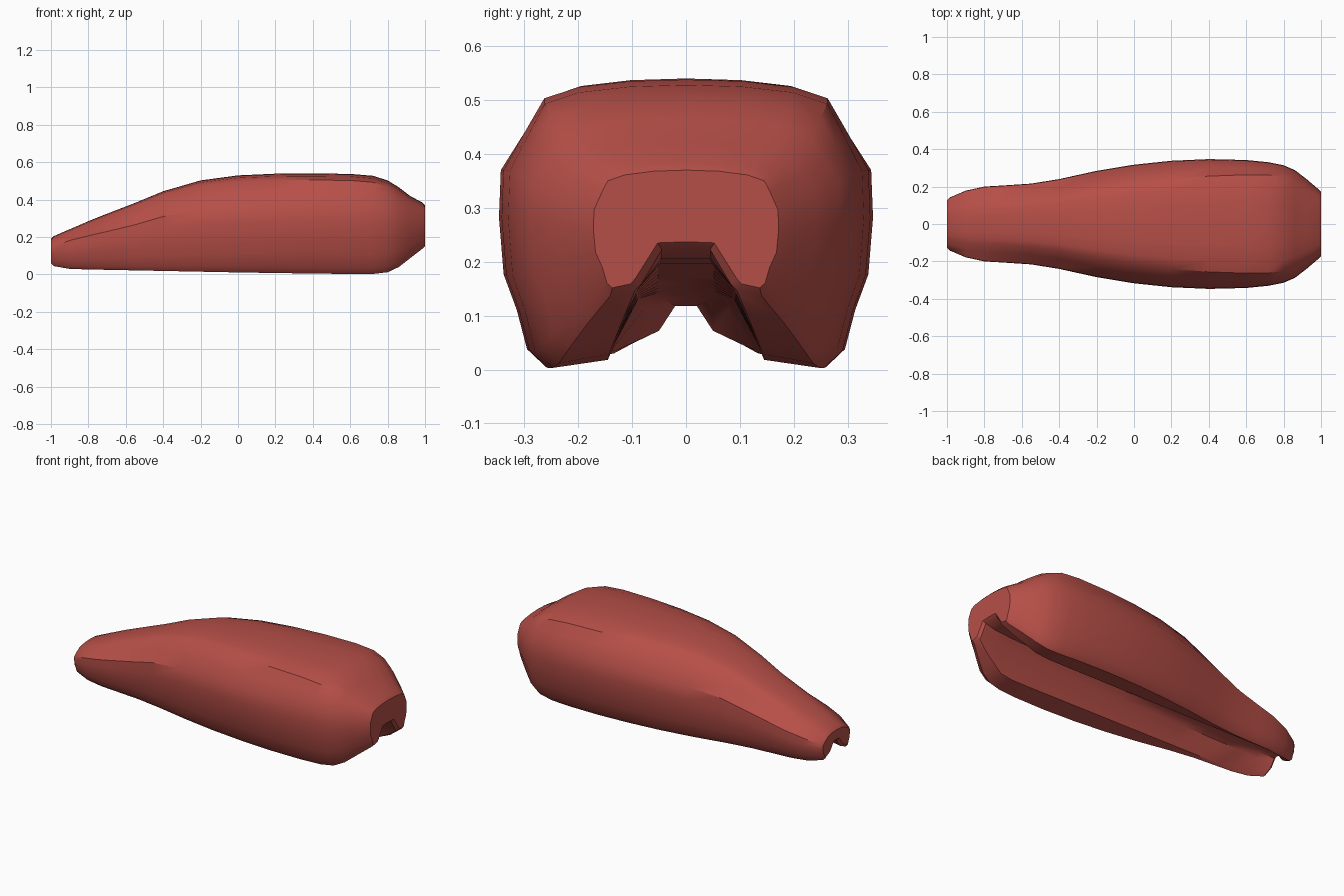
import bpy, bmesh, math

if "Cube" in bpy.data.objects:
    bpy.data.objects.remove(bpy.data.objects["Cube"])

red = bpy.data.materials.new("brick red")
red.diffuse_color = (0.47, 0.078, 0.064, 1)
red.use_nodes = True
red.node_tree.nodes["Principled BSDF"].inputs["Base Color"].default_value = red.diffuse_color

# Body stations: x, top z, shoulder y, half width, widest z, bottom z
BODY = [
    (-.985, .205, .085, .142, .150, .045), (-.90, .242, .100, .178, .182, .030),
    (-.80, .285, .108, .200, .207, .027), (-.70, .325, .111, .206, .230, .025),
    (-.55, .383, .122, .216, .266, .022), (-.40, .445, .143, .240, .310, .019),
    (-.20, .503, .182, .284, .345, .015), (0, .530, .216, .317, .360, .011),
    (.20, .539, .240, .338, .367, .008), (.40, .540, .256, .347, .370, .005),
    (.60, .538, .263, .342, .370, .003), (.72, .528, .262, .330, .368, .003),
    (.80, .503, .250, .314, .360, .012), (.86, .466, .229, .288, .345, .040),
    (.92, .420, .195, .242, .325, .087), (.985, .385, .155, .187, .300, .137)]

# Underside channel stations: x, edge y, edge z, ledge y, ledge z, ceiling half width, ceiling z
CHANNEL = [
    (-.985, .100, .048, .050, .072, .020, .118), (-.90, .130, .035, .078, .112, .045, .133),
    (-.80, .140, .034, .088, .130, .052, .142), (.60, .145, .018, .092, .145, .052, .190),
    (.72, .145, .018, .092, .146, .050, .195), (.80, .143, .028, .092, .147, .048, .197),
    (.92, .115, .098, .085, .155, .046, .205), (.985, .095, .146, .082, .160, .045, .222)]


def sample(table, x):
    """Linear lookup of the channel stations."""
    for a, b in zip(table, table[1:]):
        if x <= b[0]:
            t = (x - a[0]) / (b[0] - a[0])
            return [p + (q - p) * t for p, q in zip(a, b)][1:]
    return table[-1][1:]


def half_section(x, top, s, w, u, low):
    """Half outline from the top centre, round the flank, up into the channel."""
    drop = .035 * min(1, s / .23)
    h = u - low
    flank = [(0, top), (.4 * s, top - .09 * drop), (.76 * s, top - .4 * drop),
             (s, top - drop), (s + .45 * (w - s), (top - drop + u) / 2 + .005),
             (.99 * w, u), (w, u - .24 * h), (.975 * w, low + .47 * h),
             (.905 * w, low + .29 * h), (.85 * w, low + .09 * h), (.75 * w, low)]
    ey, ez, ly, lz, cy, cz = sample(CHANNEL, x)
    return flank + [(ey, ez), (ly, lz), (cy, cz), (0, cz)]


# Main shell: mirrored half sections lofted along x
bm = bmesh.new()
rings = []
for row in BODY:
    half = half_section(*row)
    outline = half + [(-y, z) for y, z in half[-2:0:-1]]
    rings.append([bm.verts.new((row[0], y, z)) for y, z in outline])
for a, b in zip(rings, rings[1:]):
    n = len(a)
    for i in range(n):
        j = (i + 1) % n
        bm.faces.new((a[i], a[j], b[j], b[i]))

# Slightly domed end caps
caps = [bm.faces.new(rings[0][::-1]), bm.faces.new(rings[-1])]
bmesh.ops.recalc_face_normals(bm, faces=bm.faces[:])
bmesh.ops.inset_individual(bm, faces=caps, thickness=.015, depth=0, use_even_offset=False)
for cap, x in zip(caps, (-1, 1)):
    for v in cap.verts:
        v.co.x = x

mesh = bpy.data.meshes.new("shell_body")
bm.to_mesh(mesh)
bm.free()
mesh.materials.append(red)
shell = bpy.data.objects.new("shell_body", mesh)
bpy.context.collection.objects.link(shell)
bpy.context.view_layer.objects.active = shell
shell.select_set(True)
bpy.ops.object.shade_smooth_by_angle(angle=math.radians(35))
